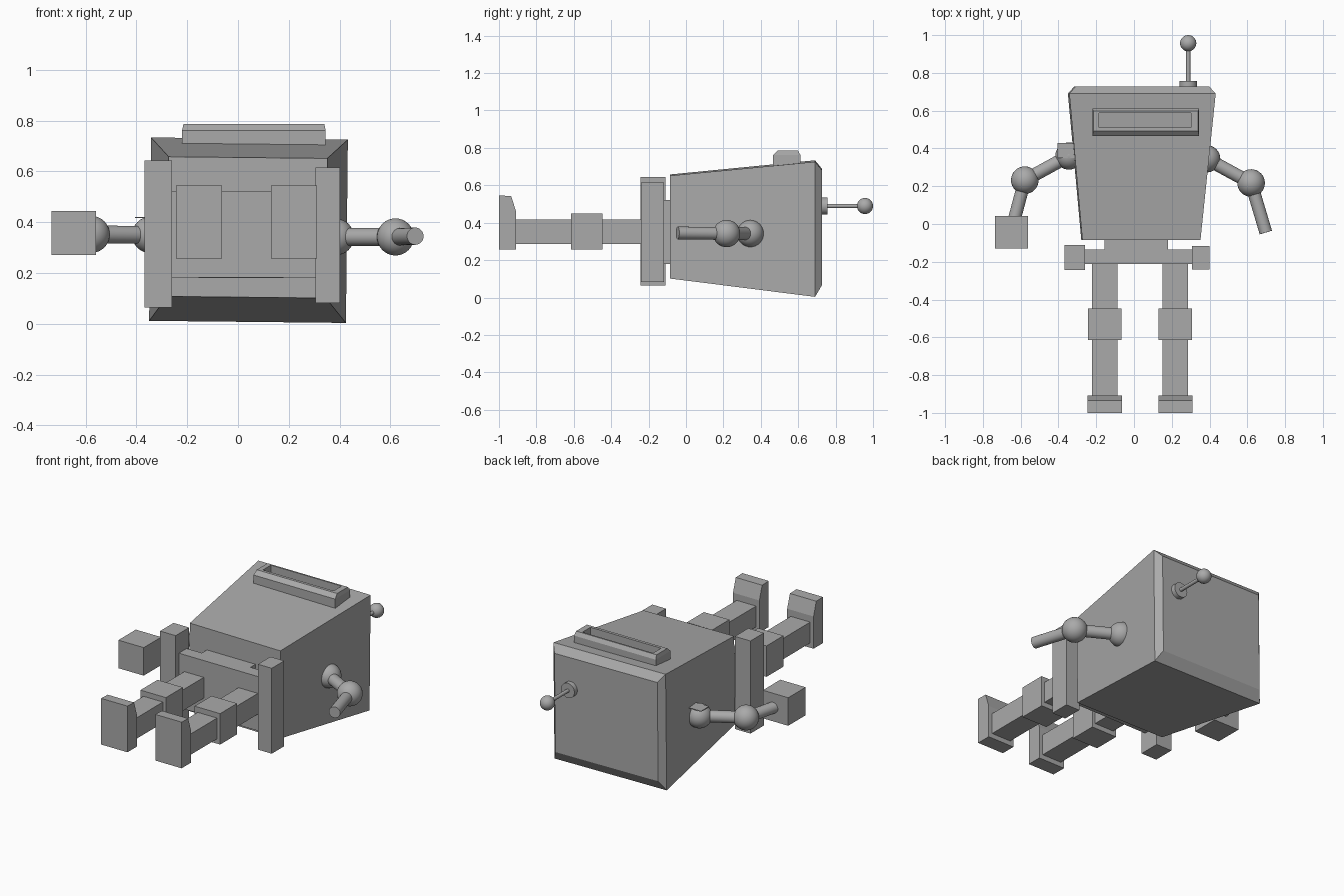
import bpy, bmesh, math
from mathutils import Vector

if "Cube" in bpy.data.objects:
    bpy.data.objects.remove(bpy.data.objects["Cube"])

grey = bpy.data.materials.new("plain grey")
grey.diffuse_color = (0.4, 0.4, 0.4, 1)
grey.use_nodes = True
grey.node_tree.nodes["Principled BSDF"].inputs["Base Color"].default_value = grey.diffuse_color


def finish(name, bm, smooth=False):
    bmesh.ops.recalc_face_normals(bm, faces=bm.faces)
    me = bpy.data.meshes.new(name)
    bm.to_mesh(me)
    bm.free()
    me.materials.append(grey)
    ob = bpy.data.objects.new(name, me)
    bpy.context.collection.objects.link(ob)
    if smooth:
        bpy.context.view_layer.objects.active = ob
        ob.select_set(True)
        bpy.ops.object.shade_smooth_by_angle(angle=math.radians(40))
        ob.select_set(False)
    return ob


def loft(name, rings, closed=False):
    """Skin equal-length rings of points; cap the ends or join them in a loop."""
    bm = bmesh.new()
    vs = [[bm.verts.new(p) for p in r] for r in rings]
    n = len(vs[0])
    pairs = list(zip(vs, vs[1:])) + ([(vs[-1], vs[0])] if closed else [])
    for a, b in pairs:
        for i in range(n):
            j = (i + 1) % n
            bm.faces.new((a[i], a[j], b[j], b[i]))
    if not closed:
        bm.faces.new(vs[0])
        bm.faces.new(vs[-1])
    return finish(name, bm)


def section(y, x0, x1, z0, z1):
    return [(x0, y, z0), (x1, y, z0), (x1, y, z1), (x0, y, z1)]


def flat(z, x0, x1, y0, y1):
    return [(x0, y0, z), (x1, y0, z), (x1, y1, z), (x0, y1, z)]


def box(name, x0, x1, y0, y1, z0, z1):
    return loft(name, [section(y0, x0, x1, z0, z1), section(y1, x0, x1, z0, z1)])


def ball(name, c, r):
    bm = bmesh.new()
    bmesh.ops.create_uvsphere(bm, u_segments=32, v_segments=16, radius=r)
    bmesh.ops.translate(bm, vec=c, verts=bm.verts)
    return finish(name, bm, True)


def rod(name, a, b, r):
    a, b = Vector(a), Vector(b)
    bm = bmesh.new()
    bmesh.ops.create_cone(bm, cap_ends=True, segments=32, radius1=r, radius2=r,
                          depth=(b - a).length)
    q = (b - a).to_track_quat('Z', 'Y')
    bmesh.ops.rotate(bm, matrix=q.to_matrix(), verts=bm.verts)
    bmesh.ops.translate(bm, vec=(a + b) / 2, verts=bm.verts)
    return finish(name, bm, True)


# Tapered body with chamfered top end, very slightly rolled
body = loft("body", [section(-0.085, -0.28, 0.345, 0.105, 0.655),
                     section(0.69, -0.35, 0.425, 0.008, 0.73),
                     section(0.727, -0.318, 0.392, 0.07, 0.685)])
body.rotation_euler.y = math.radians(0.6)

# Raised visor frame with an open recess
loft("visor_frame", [flat(0.69, -0.22, 0.345, 0.466, 0.612),
                     flat(0.762, -0.22, 0.345, 0.466, 0.612),
                     flat(0.786, -0.215, 0.34, 0.492, 0.598),
                     flat(0.786, -0.185, 0.303, 0.51, 0.588),
                     flat(0.69, -0.185, 0.303, 0.51, 0.588)], closed=True)

# Antenna
ax, az = 0.287, 0.489
rod("antenna_base", (ax, 0.70, az), (ax, 0.756, az), 0.046)
rod("antenna_stem", (ax, 0.74, az), (ax, 0.95, az), 0.011)
ball("antenna_tip", (ax, 0.957, az), 0.043)

# Arms: shoulder, elbow, wrist points; only the left one has a hand
arms = {"right": ((0.385, 0.345, 0.342), (0.62, 0.217, 0.342), (0.698, -0.045, 0.345)),
        "left": ((-0.345, 0.36, 0.35), (-0.578, 0.232, 0.352), (-0.64, 0.0, 0.355))}
for side, (s, e, w) in arms.items():
    ball(side + "_shoulder", s, 0.072)
    ball(side + "_elbow", e, 0.073)
    rod(side + "_upper_arm", s, e, 0.035)
    rod(side + "_forearm", e, w, 0.034)
box("left_hand", -0.735, -0.56, -0.13, 0.042, 0.27, 0.445)
box("left_shoulder_plate", -0.405, -0.31, 0.35, 0.43, 0.417, 0.421)

# Waist and hips
box("waist", -0.155, 0.18, -0.14, -0.07, 0.18, 0.522)
box("hip_bar", -0.265, 0.31, -0.212, -0.135, 0.183, 0.522)
box("left_hip_plate", -0.368, -0.26, -0.243, -0.11, 0.065, 0.643)
box("right_hip_plate", 0.306, 0.401, -0.24, -0.117, 0.082, 0.615)

# Legs with knees and wedge-tipped feet
for side, cx in (("left", -0.155), ("right", 0.219)):
    box(side + "_leg", cx - 0.067, cx + 0.067, -0.93, -0.2, 0.287, 0.417)
    box(side + "_knee", cx - 0.088, cx + 0.088, -0.615, -0.447, 0.257, 0.45)
    loft(side + "_foot", [[(x, -1, 0.257), (x, -0.908, 0.257), (x, -0.908, 0.458),
                           (x, -0.935, 0.543), (x, -1, 0.545)]
                          for x in (cx - 0.09, cx + 0.092)])
